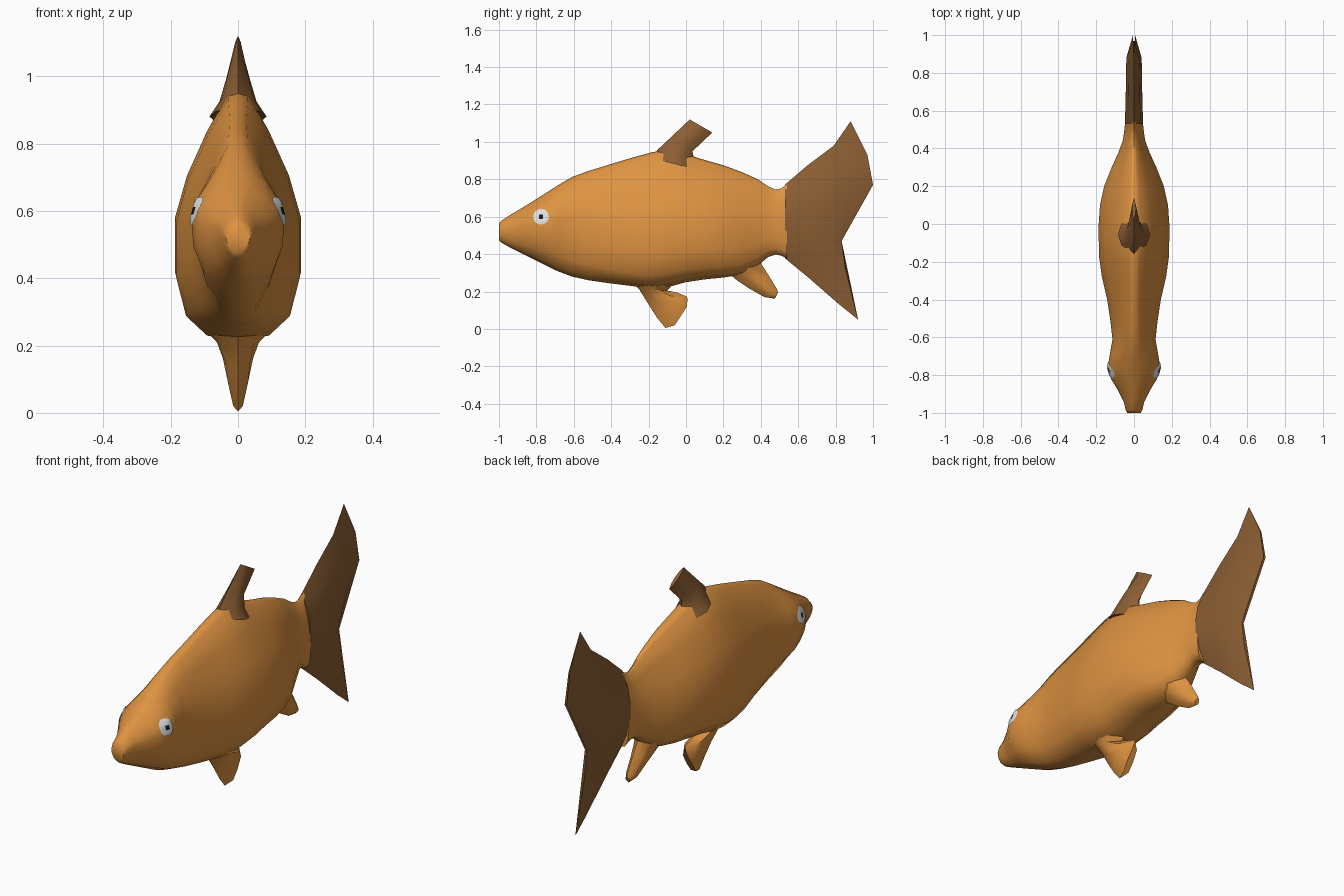
import bpy, bmesh, math
from mathutils import Vector
from mathutils.bvhtree import BVHTree

if "Cube" in bpy.data.objects:
    bpy.data.objects.remove(bpy.data.objects["Cube"])


def material(name, rgb):
    m = bpy.data.materials.new(name)
    m.diffuse_color = (*rgb, 1)
    m.use_nodes = True
    m.node_tree.nodes["Principled BSDF"].inputs["Base Color"].default_value = m.diffuse_color
    return m


ORANGE = material("orange", (0.73, 0.29, 0.053))
BROWN = material("brown", (0.26, 0.112, 0.034))
WHITE = material("eye white", (0.75, 0.75, 0.75))
BLACK = material("pupil black", (0.01, 0.01, 0.01))


def finish(name, bm, mats, angle=50):
    bmesh.ops.recalc_face_normals(bm, faces=bm.faces)
    me = bpy.data.meshes.new(name)
    bm.to_mesh(me)
    bm.free()
    ob = bpy.data.objects.new(name, me)
    bpy.context.collection.objects.link(ob)
    for m in mats:
        me.materials.append(m)
    bpy.ops.object.select_all(action='DESELECT')
    ob.select_set(True)
    bpy.context.view_layer.objects.active = ob
    bpy.ops.object.shade_smooth_by_angle(angle=math.radians(angle))
    return ob


def loft(name, rings, mat, angle=50):
    """Skin closed rings of equal size and cap both ends."""
    bm = bmesh.new()
    vs = [[bm.verts.new(p) for p in r] for r in rings]
    n = len(vs[0])
    for a, b in zip(vs, vs[1:]):
        for i in range(n):
            j = (i + 1) % n
            bm.faces.new((a[i], a[j], b[j], b[i]))
    bm.faces.new(vs[0])
    bm.faces.new(vs[-1])
    return finish(name, bm, [mat], angle)


def mirrored_ring(half):
    """half: (x, y, z) from one centre-line point to the other."""
    return half + [(-x, y, z) for x, y, z in half[-2:0:-1]]


def line(a, b, n):
    return [tuple(Vector(a).lerp(Vector(b), i / (n - 1))) for i in range(n)]


def fin(name, rows, mat):
    """rows: (list of (y, z) points, half thickness), root to tip."""
    rings = []
    for pts, t in rows:
        n = len(pts) - 1
        rings.append(mirrored_ring(
            [(t * max(0, math.sin(math.pi * i / n)) ** 0.7 if 0 < i < n else 0, y, z)
             for i, (y, z) in enumerate(pts)]))
    return loft(name, rings, mat, 40)


# Body: stations of (y, top, bottom, half width)
STATIONS = [
    (-1.0, .565, .475, .036), (-.985, .58, .46, .044), (-.94, .61, .435, .055),
    (-.88, .645, .405, .085), (-.82, .682, .375, .122), (-.76, .72, .345, .139),
    (-.69, .765, .31, .128), (-.61, .812, .28, .114), (-.52, .845, .26, .124),
    (-.4, .882, .243, .142), (-.28, .918, .228, .17), (-.18, .945, .215, .184),
    (-.08, .962, .228, .187), (0, .935, .25, .187), (.1, .903, .265, .18),
    (.2, .875, .275, .158), (.3, .838, .29, .118), (.38, .802, .335, .082),
    (.44, .762, .385, .06), (.48, .745, .398, .053), (.51, .752, .392, .05),
    (.54, .775, .375, .046)]
# Cross-section halves: (height fraction, width fraction), trunk and head
TRUNK = [(1, 0), (.98, .16), (.83, .49), (.65, .81), (.48, 1), (.26, 1), (.1, .84), (.02, .5), (0, 0)]
HEAD = [(1, 0), (.97, .3), (.87, .62), (.76, .9), (.62, 1), (.4, .95), (.2, .74), (.05, .42), (0, 0)]

rings = []
for y, top, bot, w in STATIONS:
    k = min(1, max(0, (y + .75) / .4))
    half = []
    for (v0, u0), (v1, u1) in zip(HEAD, TRUNK):
        v, u = v0 + (v1 - v0) * k, u0 + (u1 - u0) * k
        half.append((u * w, y, bot + v * (top - bot)))
    rings.append(mirrored_ring(half))
body = loft("body", rings, ORANGE, 60)

# Forked tail
fin("tail_fin", [
    (line((.53, .772), (.53, .377), 6), .05),
    (line((.65, .875), (.66, .27), 6), .046),
    ([(.79, .98), (.86, .87), (.88, .74), (.76, .48), (.77, .35), (.82, .13)], .042),
    ([(.88, 1.11), (.97, .93), (1.0, .77), (.832, .47), (.85, .33), (.92, .05)], .006)], BROWN)

# Dorsal fin
fin("dorsal_fin", [
    (line((-.17, .91), (.06, .85), 5), .085),
    (line((-.155, .955), (.045, .895), 5), .055),
    (line((-.07, 1.035), (.035, .95), 5), .035),
    (line((.02, 1.12), (.14, 1.05), 5), .01)], BROWN)

# Lower fins
fin("belly_fin", [
    (line((-.29, .25), (-.06, .25), 5), .10),
    (line((-.25, .212), (-.1, .205), 5), .062),
    (line((-.2, .13), (-.05, .195), 5), .045),
    ([(-.155, .06), (-.12, .09), (-.07, .13), (-.03, .165), (.0, .175)], .038),
    ([(-.11, .005), (-.06, .02), (-.03, .065), (.005, .12), (.008, .165)], .018)], ORANGE)
fin("rear_fin", [
    (line((.2, .32), (.43, .42), 5), .085),
    (line((.27, .262), (.395, .36), 5), .055),
    (line((.34, .215), (.44, .29), 5), .038),
    (line((.42, .17), (.485, .215), 5), .026),
    (line((.475, .162), (.492, .195), 5), .012)], ORANGE)

# Eyes: thin discs laid onto the head surface, square pupil in the middle
bm = bmesh.new()
bm.from_mesh(body.data)
tree = BVHTree.FromBMesh(bm)
bm.free()
for side, label in ((1, "right"), (-1, "left")):
    bm = bmesh.new()

    def on_head(r, i):
        if r == 0:
            dy, dz = ((.011, .011), (-.011, .011), (-.011, -.011), (.011, -.011))[i // 4]
            ny, nz = ((-.011, .011), (-.011, -.011), (.011, -.011), (.011, .011))[i // 4]
            f = (i % 4) / 4
            dy, dz = dy + (ny - dy) * f, dz + (nz - dz) * f
        else:
            a = math.pi / 4 + i * math.pi / 8
            dy, dz = r * math.cos(a), r * math.sin(a)
        hit = tree.ray_cast(Vector((side, -.775 + dy, .6 + dz)), Vector((-side, 0, 0)))[0]
        return bm.verts.new(hit + Vector((side * .005, 0, 0)))

    loops = [[on_head(r, i) for i in range(16)] for r in (0, .028, .042)]
    bm.faces.new(loops[0]).material_index = 1
    for a, b in zip(loops, loops[1:]):
        for i in range(16):
            j = (i + 1) % 16
            bm.faces.new((a[i], a[j], b[j], b[i]))
    bm.normal_update()
    eye = finish(label + "_eye", bm, [WHITE, BLACK])
    if eye.data.polygons[0].normal.x * side < 0:
        eye.data.flip_normals()
